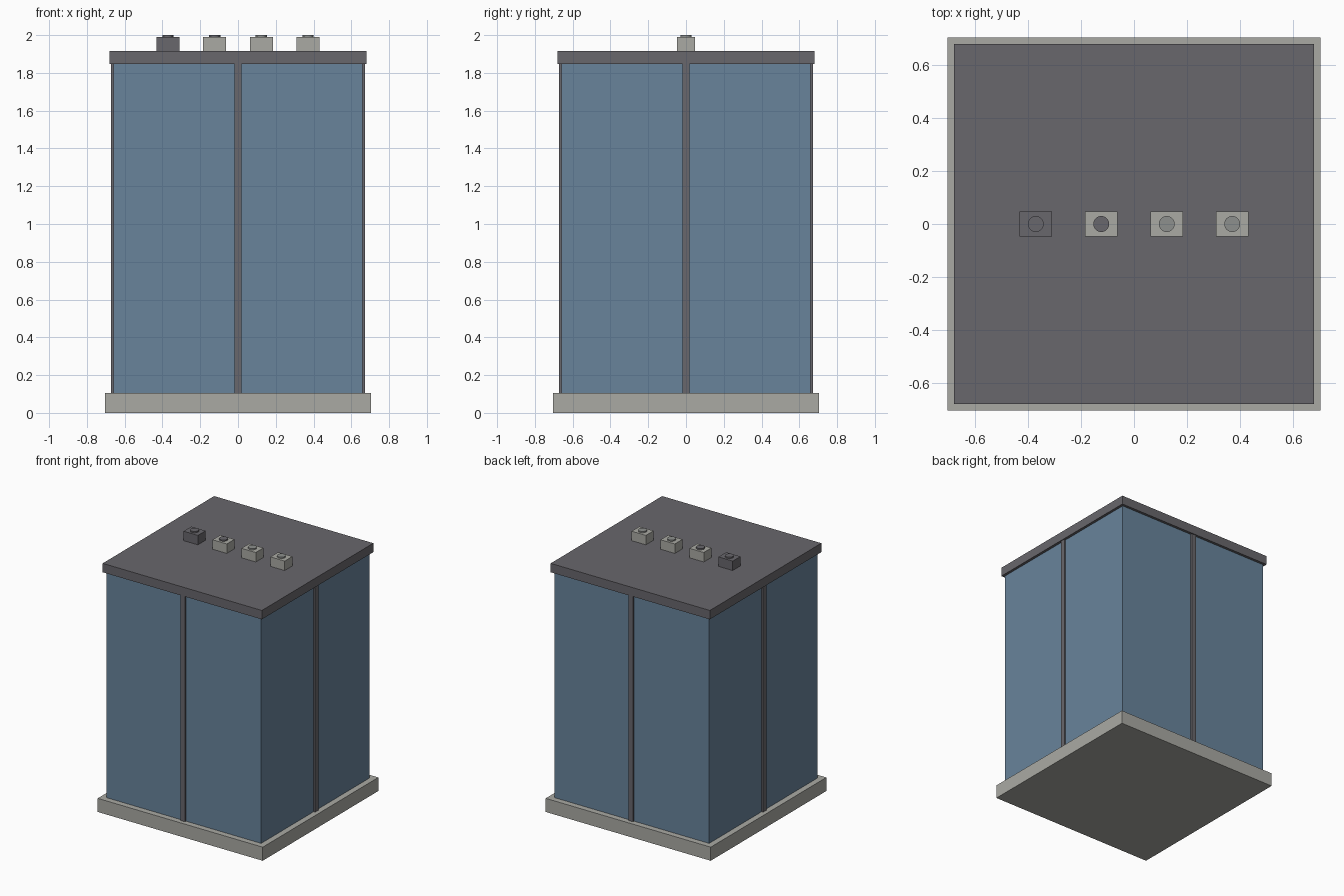
import bpy
from math import radians

if "Cube" in bpy.data.objects:
    bpy.data.objects.remove(bpy.data.objects["Cube"])


def material(name, rgb):
    m = bpy.data.materials.new(name)
    m.diffuse_color = (*rgb, 1.0)
    m.use_nodes = True
    m.node_tree.nodes["Principled BSDF"].inputs["Base Color"].default_value = m.diffuse_color
    return m


BLUE = material("blue_glass", (0.14, 0.23, 0.33))
DARK = material("dark_metal", (0.14, 0.135, 0.15))
LIGHT = material("light_concrete", (0.40, 0.40, 0.37))
MID = material("mid_grey", (0.27, 0.28, 0.27))


def box(name, x, y, z0, z1, sx, sy, mat):
    """Box centred on (x, y), spanning z0..z1."""
    bpy.ops.mesh.primitive_cube_add(size=1, location=(x, y, (z0 + z1) / 2))
    ob = bpy.context.object
    ob.name = name
    ob.scale = (sx, sy, z1 - z0)
    bpy.ops.object.transform_apply(location=False, rotation=False, scale=True)
    ob.data.materials.append(mat)
    return ob


BASE_TOP, ROOF_BOTTOM, ROOF_TOP, UNIT_TOP = 0.105, 1.848, 1.917, 1.99

# Main masses
box("base_slab", 0, 0, 0, BASE_TOP, 1.41, 1.41, LIGHT)
box("glass_body", 0, 0, BASE_TOP, ROOF_BOTTOM, 1.32, 1.32, BLUE)
box("roof_slab", 0, 0, ROOF_BOTTOM, ROOF_TOP, 1.36, 1.36, DARK)

# One mullion down the middle of each facade
for side, x, y in (("front", 0, -1), ("back", 0, 1), ("left", -1, 0), ("right", 1, 0)):
    box(side + "_mullion", x * 0.66, y * 0.66, BASE_TOP, ROOF_BOTTOM,
        0.026 if x else 0.038, 0.026 if y else 0.038, DARK)

# Row of roof units, each with a round cap
for i, (body, cap) in enumerate(((DARK, DARK), (LIGHT, DARK), (LIGHT, MID), (LIGHT, MID))):
    x = -0.371 + i * 0.2473
    box(f"roof_unit_{i + 1}", x, 0, ROOF_TOP, UNIT_TOP, 0.122, 0.094, body)
    bpy.ops.mesh.primitive_cylinder_add(vertices=32, radius=0.03, depth=2.0 - UNIT_TOP,
                                        location=(x, 0, (UNIT_TOP + 2.0) / 2))
    ob = bpy.context.object
    ob.name = f"roof_unit_cap_{i + 1}"
    ob.data.materials.append(cap)
    bpy.ops.object.shade_smooth_by_angle(angle=radians(30))
